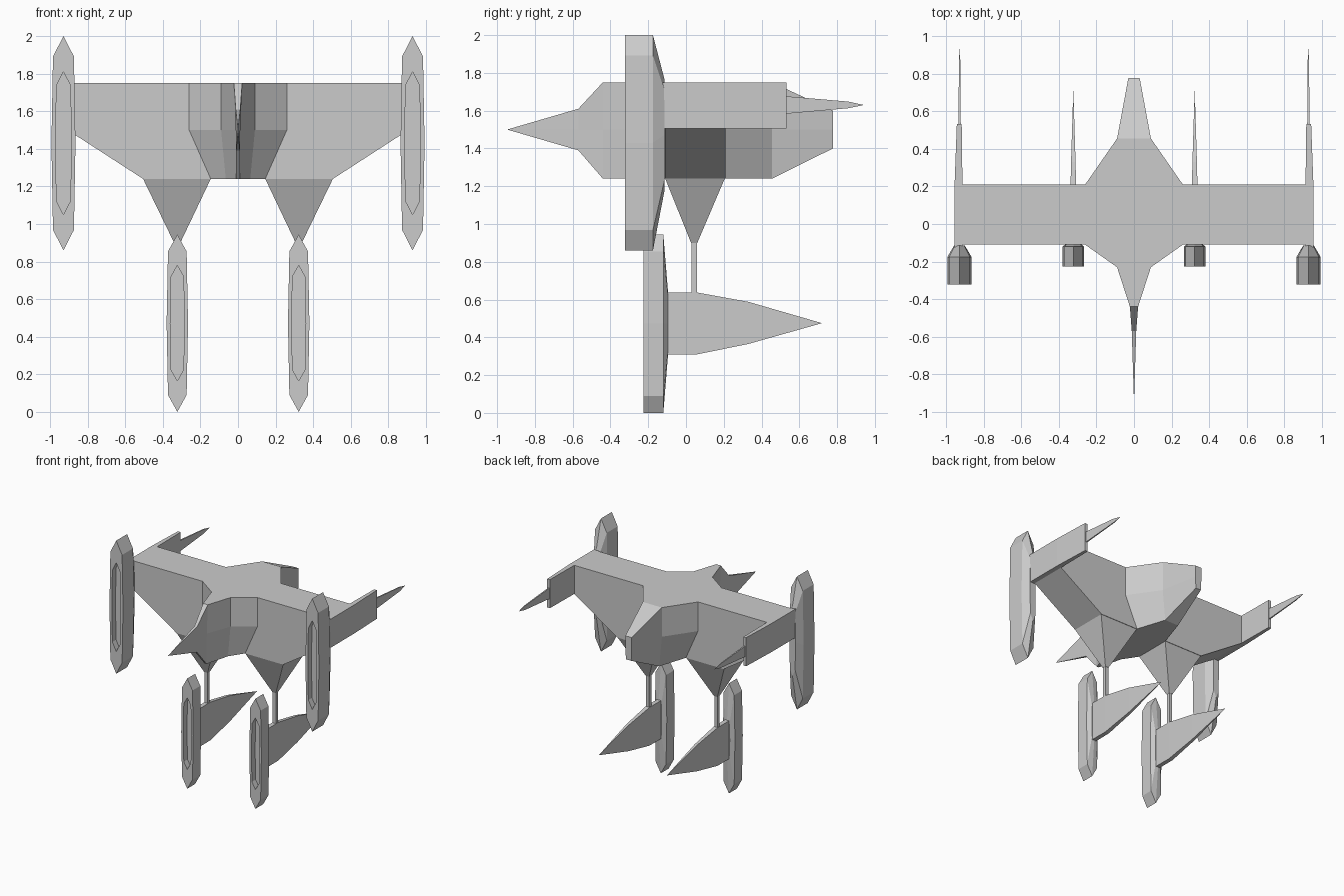
import bpy, bmesh

if "Cube" in bpy.data.objects:
    bpy.data.objects.remove(bpy.data.objects["Cube"])


def loft(name, rings, mirror=False, cap_start=True):
    """Skin a list of equal-length point rings; a one-point ring makes a tip."""
    bm = bmesh.new()
    loops = [[bm.verts.new(p) for p in r] for r in rings]
    for a, b in zip(loops, loops[1:]):
        n = max(len(a), len(b))
        for i in range(n):
            j = (i + 1) % n
            if len(a) == 1:
                bm.faces.new((a[0], b[j], b[i]))
            elif len(b) == 1:
                bm.faces.new((a[i], a[j], b[0]))
            else:
                bm.faces.new((a[i], a[j], b[j], b[i]))
    if cap_start and len(loops[0]) > 2:
        bm.faces.new(loops[0])
    if len(loops[-1]) > 2:
        bm.faces.new(loops[-1])
    bmesh.ops.recalc_face_normals(bm, faces=bm.faces)
    mesh = bpy.data.meshes.new(name)
    bm.to_mesh(mesh)
    bm.free()
    ob = bpy.data.objects.new(name, mesh)
    bpy.context.collection.objects.link(ob)
    if mirror:
        ob.modifiers.new("Mirror", 'MIRROR').use_mirror_merge = False
    return ob


def rect_xz(x, hx, y, z0, z1):
    return [(x - hx, y, z0), (x + hx, y, z0), (x + hx, y, z1), (x - hx, y, z1)]


def rect_xy(x0, x1, y0, y1, z):
    return [(x0, y0, z), (x1, y0, z), (x1, y1, z), (x0, y1, z)]


# Hull: cross-sections along y (y, top, middle, bottom half widths, z bottom, z top)
sections = [
    (-0.57, 0.012, 0.012, 0.010, 1.39, 1.61),
    (-0.44, 0.022, 0.012, 0.010, 1.24, 1.75),
    (-0.23, 0.09, 0.09, 0.065, 1.24, 1.75),
    (-0.11, 0.26, 0.26, 0.145, 1.24, 1.75),
    (0.21, 0.26, 0.26, 0.145, 1.24, 1.75),
    (0.455, 0.09, 0.09, 0.065, 1.24, 1.75),
    (0.778, 0.03, 0.03, 0.025, 1.40, 1.60),
]
rings = [[(0, -0.947, 1.5)]]
for y, t, m, b, z0, z1 in sections:
    rings.append([(-b, y, z0), (b, y, z0), (m, y, 1.5),
                  (t, y, z1), (-t, y, z1), (-m, y, 1.5)])
loft("hull", rings)

# Wing: front profile extruded along y
profile = [(-0.93, 1.75), (-0.93, 1.515), (-0.505, 1.24),
           (0.505, 1.24), (0.93, 1.515), (0.93, 1.75)]
loft("wing", [[(x, y, z) for x, z in profile] for y in (-0.11, 0.209)])

# Wing-tip fins with a trailing spike
loft("tip_fin", [rect_xz(0.934, 0.021, -0.13, 1.505, 1.75),
                 rect_xz(0.934, 0.021, 0.21, 1.505, 1.75),
                 rect_xz(0.93, 0.013, 0.533, 1.505, 1.75)], True)
loft("tip_spike", [rect_xz(0.928, 0.006, 0.52, 1.583, 1.677),
                   rect_xz(0.928, 0.004, 0.86, 1.613, 1.648),
                   [(0.928, 0.942, 1.63)]], True)

# Inverted pyramid mounts and their struts
loft("leg_mount", [rect_xy(0.145, 0.505, -0.11, 0.205, 1.24),
                   rect_xy(0.307, 0.34, 0.027, 0.06, 0.9)], True)
loft("leg_strut", [rect_xy(0.309, 0.338, 0.029, 0.058, 0.91),
                   rect_xy(0.309, 0.338, 0.029, 0.058, 0.62)], True)

# Lower fins tapering back to a point
loft("lower_fin", [rect_xz(0.323, 0.019, -0.11, 0.31, 0.637),
                   rect_xz(0.323, 0.018, 0.06, 0.31, 0.637),
                   rect_xz(0.323, 0.012, 0.33, 0.365, 0.588),
                   [(0.323, 0.72, 0.475)]], True)


def pod(name, x, z, hx, hz, front, rim, back, inset, back_z, back_hz):
    """Tall eight-sided pod with a recessed front opening and tapered back."""
    def ring(y, cz, sx, sz):
        shape = [(0, 1), (0.87, 0.81), (1, 0), (0.87, -0.81),
                 (0, -1), (-0.87, -0.81), (-1, 0), (-0.87, 0.81)]
        return [(x + u * sx, y, cz + v * sz) for u, v in shape]
    loft(name, [ring(front + 0.05, z, hx * 0.66, hz * inset),
                ring(front, z, hx * 0.66, hz * inset),
                ring(front, z, hx, hz),
                ring(rim, z, hx, hz),
                ring(back, back_z, hx * 0.45, back_hz)], True)


# Upper pods at the wing tips, lower pods ahead of the lower fins
pod("upper_pod", 0.929, 1.43, 0.064, 0.57, -0.322, -0.175, -0.115, 0.667, 1.47, 0.3)
pod("lower_pod", 0.323, 0.472, 0.057, 0.472, -0.226, -0.12, -0.095, 0.65, 0.474, 0.165)
